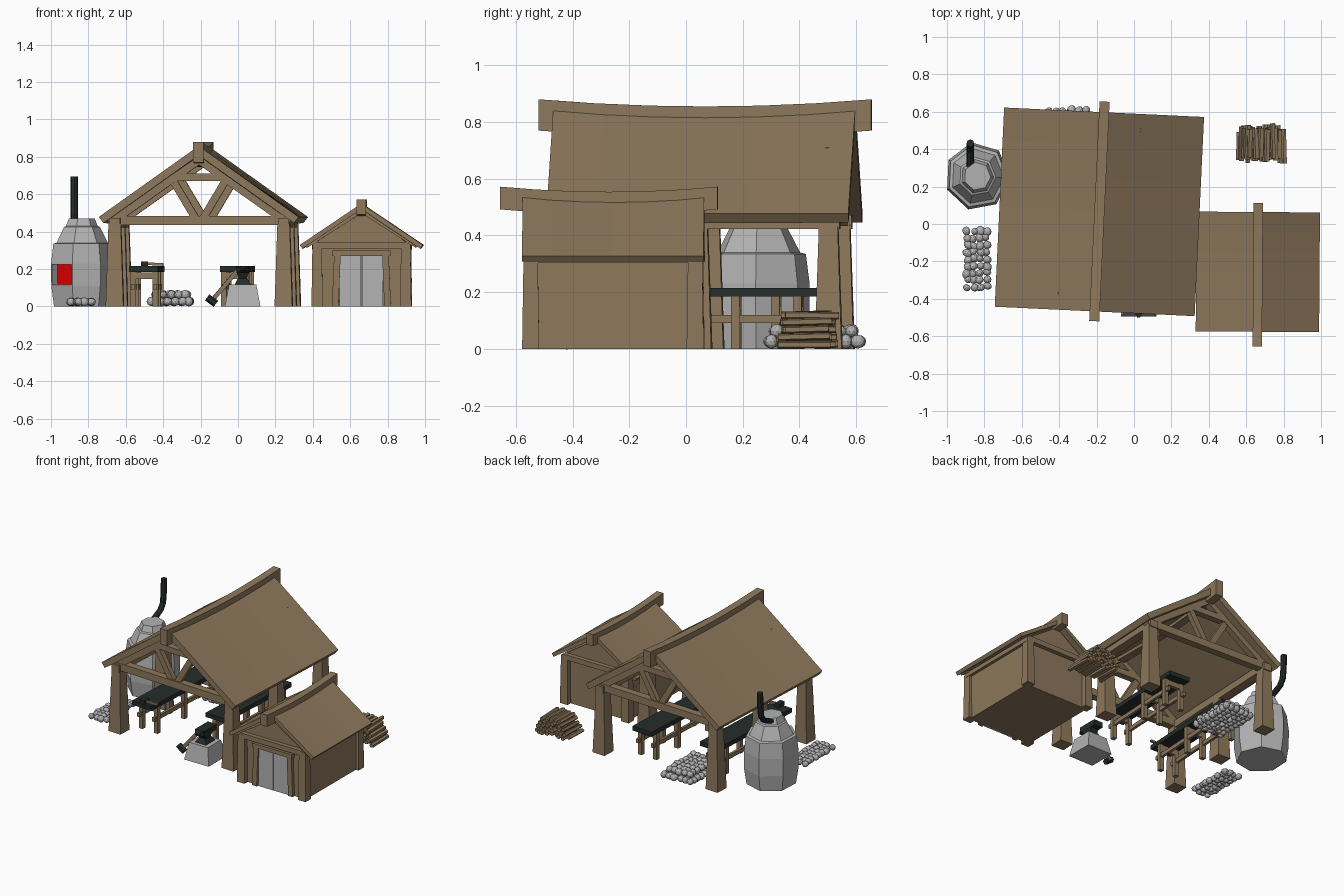
import bpy, bmesh, math, random
from mathutils import Vector, Matrix, Euler

if "Cube" in bpy.data.objects:
    bpy.data.objects.remove(bpy.data.objects["Cube"])

random.seed(4)

def material(name, c):
    m = bpy.data.materials.new(name)
    m.diffuse_color = (*c, 1)
    m.use_nodes = True
    m.node_tree.nodes["Principled BSDF"].inputs["Base Color"].default_value = m.diffuse_color
    return m

WOOD = material("brown wood", (0.27, 0.19, 0.108))
STONE = material("light grey stone", (0.45, 0.45, 0.45))
IRON = material("dark iron", (0.018, 0.026, 0.022))
FIRE = material("red fire", (0.8, 0.0, 0.0))
I = Matrix.Identity(4)
HALL = Matrix.Translation((-0.185, 0.065, 0)) @ Matrix.Rotation(math.radians(-2.7), 4, 'Z')
SHED = Matrix.Translation((0.662, -0.256, 0)) @ Matrix.Rotation(math.radians(-0.4), 4, 'Z')

def finish(name, bm, mats, M=I):
    bmesh.ops.recalc_face_normals(bm, faces=bm.faces)
    bm.transform(M)
    me = bpy.data.meshes.new(name)
    bm.to_mesh(me)
    bm.free()
    for m in mats:
        me.materials.append(m)
    ob = bpy.data.objects.new(name, me)
    bpy.context.collection.objects.link(ob)
    return ob

def loft(bm, rings):
    """Skin a list of equal point rings and cap both ends."""
    vs = [[bm.verts.new(p) for p in r] for r in rings]
    n = len(vs[0])
    for a, b in zip(vs, vs[1:]):
        for i in range(n):
            bm.faces.new((a[i], a[(i + 1) % n], b[(i + 1) % n], b[i]))
    bm.faces.new(vs[0])
    bm.faces.new(vs[-1])
    return vs

def taper(name, x, y, z0, z1, w0, w1, mat, M=I, d0=None, d1=None):
    """Upright block, w = x size, d = y size, at bottom and top."""
    bm = bmesh.new()
    d0, d1 = d0 or w0, d1 or w1
    q = ((-.5, -.5), (.5, -.5), (.5, .5), (-.5, .5))
    loft(bm, [[(x + a * w, y + b * d, z) for a, b in q] for w, d, z in ((w0, d0, z0), (w1, d1, z1))])
    return finish(name, bm, [mat], M)

def beam_into(bm, a, b, w, h, sides=4):
    a, b = Vector(a), Vector(b)
    q = (b - a).to_track_quat('Y', 'Z')
    k = [(math.cos((i + .5) * math.tau / sides), math.sin((i + .5) * math.tau / sides)) for i in range(sides)]
    s = 0.7071 if sides == 4 else 0.5
    loft(bm, [[p + q @ Vector((c * w * s, 0, e * h * s)) for c, e in k] for p in (a, b)])

def beam(name, a, b, w, h, mat, M=I, sides=4):
    bm = bmesh.new()
    beam_into(bm, a, b, w, h, sides)
    return finish(name, bm, [mat], M)

def sagged(name, profile, y0, y1, sag, width, M):
    """Extrude an x-z profile along y, dipping in the middle near the ridge."""
    bm = bmesh.new()
    rings = []
    for i in range(7):
        t = i / 6
        dip = sag * (1 - (2 * t - 1) ** 2)
        rings.append([(x, y0 + (y1 - y0) * t, z - dip * max(0, 1 - abs(x) / width)) for x, z in profile])
    loft(bm, rings)
    return finish(name, bm, [WOOD], M)

def roof(name, w, zr, ze, th, y0, y1, sag, M):
    p = [(0, zr), (w, ze), (w - th * .5, ze - th * .65), (0, zr - th),
         (-w + th * .5, ze - th * .65), (-w, ze)]
    sagged(name, p, y0, y1, sag, w, M)

def ridge(name, hw, z0, z1, y0, y1, sag, M):
    sagged(name, [(-hw, z0), (hw, z0), (hw, z1), (-hw, z1)], y0, y1, sag, 10, M)

# Open hall: roof, ridge, posts, plates and end trusses
roof("hall_roof", 0.535, 0.858, 0.478, 0.05, -0.533, 0.533, 0.025, HALL)
ridge("hall_ridge_beam", 0.027, 0.77, 0.88, -0.585, 0.59, 0.025, HALL)
for s in (-1, 1):
    for y in (-0.46, 0, 0.46):
        taper("hall_post", s * 0.452, y, 0, 0.44, 0.095, 0.066, WOOD, HALL)
    beam("hall_wall_plate", (s * 0.452, -0.5, 0.448), (s * 0.452, 0.5, 0.448), 0.06, 0.05, WOOD, HALL)
for y in (-0.46, 0.46):
    beam("hall_tie_beam", (-0.47, y, 0.459), (0.47, y, 0.459), 0.05, 0.05, WOOD, HALL)
    beam("hall_collar_beam", (-0.2, y, 0.69), (0.2, y, 0.69), 0.045, 0.04, WOOD, HALL)
    for s in (-1, 1):
        beam("hall_rafter", (s * 0.48, y, 0.445), (0, y, 0.785), 0.045, 0.045, WOOD, HALL)
        beam("hall_strut", (s * 0.02, y, 0.47), (s * 0.145, y, 0.68), 0.035, 0.04, WOOD, HALL)

# Shed
roof("shed_roof", 0.33, 0.55, 0.328, 0.03, -0.32, 0.32, 0.018, SHED)
ridge("shed_ridge_beam", 0.025, 0.492, 0.572, -0.4, 0.368, 0.018, SHED)
bm = bmesh.new()
loft(bm, [[(x, y, z) for x, z in ((-.245, 0), (.245, 0), (.245, .34), (0, .505), (-.245, .34))]
          for y in (-0.285, 0.285)])
finish("shed_walls", bm, [WOOD], SHED)
for sy in (-1, 1):
    for sx in (-1, 1):
        taper("shed_corner_post", sx * 0.237, sy * 0.29, 0, 0.335, 0.06, 0.05, WOOD, SHED)
    beam("shed_tie_beam", (-0.25, sy * 0.292, 0.327), (0.25, sy * 0.292, 0.327), 0.045, 0.035, WOOD, SHED)
for s in (-1, 1):
    beam("shed_side_plate", (s * 0.245, -0.3, 0.318), (s * 0.245, 0.3, 0.318), 0.04, 0.03, WOOD, SHED)
    beam("shed_barge_rafter", (s * 0.3, -0.29, 0.325), (0, -0.29, 0.515), 0.04, 0.03, WOOD, SHED)
    beam("door_frame_side", (s * 0.14, -0.292, 0), (s * 0.128, -0.292, 0.29), 0.03, 0.035, WOOD, SHED)
    taper("door_leaf", s * 0.059, -0.288, 0, 0.272, 0.114, 0.114, STONE, SHED, 0.014, 0.014)
beam("door_frame_lintel", (-0.155, -0.294, 0.284), (0.155, -0.294, 0.284), 0.04, 0.028, WOOD, SHED)

# Kiln: seven-sided barrel with a recessed fire mouth on the front-left
bm = bmesh.new()
prof = [(.158, 0), (.174, .11), (.175, .23), (.162, .335), (.143, .34), (.1, .425), (.088, .43), (.072, .47)]
rings = []
for r, z in prof:
    rings.append([(-0.838 + r * math.cos(math.radians(100) + i * math.tau / 7),
                   0.255 + 1.05 * r * math.sin(math.radians(100) + i * math.tau / 7), z) for i in range(7)])
loft(bm, rings)
bmesh.ops.recalc_face_normals(bm, faces=bm.faces)
aim = Vector((-0.66, -0.75, 0))
mouth = max((f for f in bm.faces if 0.15 < f.calc_center_median().z < 0.19), key=lambda f: f.normal.dot(aim))
bmesh.ops.inset_individual(bm, faces=[mouth], thickness=0.008)
inward = mouth.normal * -0.045
# walls of the mouth: extrude the inset face inward
new = bmesh.ops.extrude_face_region(bm, geom=[mouth])["geom"]
bmesh.ops.translate(bm, vec=inward, verts=[g for g in new if isinstance(g, bmesh.types.BMVert)])
for g in new:
    if isinstance(g, bmesh.types.BMFace):
        g.material_index = 1
if mouth.is_valid:
    bm.faces.remove(mouth)
finish("kiln", bm, [STONE, FIRE])

# Bent chimney pipe
bm = bmesh.new()
path = [(.31, .45, .6), (.35, .468, .75), (.395, .49, .45), (.422, .53, .15), (.43, .60, 0), (.432, .695, 0)]
rings = []
for y, z, tilt in path:
    q = Euler((-tilt, 0, 0)).to_matrix()
    rings.append([Vector((-0.875, y, z)) + q @ Vector((.02 * math.cos(i * math.tau / 8),
                  .02 * math.sin(i * math.tau / 8), 0)) for i in range(8)])
loft(bm, rings)
finish("chimney_pipe", bm, [IRON])

# Work tables
def table(x, y0, y1, legs):
    taper("table_top", x, (y0 + y1) / 2, 0.185, 0.215, 0.155, 0.155, IRON, HALL, y1 - y0, y1 - y0)
    for y in legs:
        for s in (-1, 1):
            taper("table_leg", x + s * 0.06, y, 0, 0.186, 0.03, 0.03, WOOD, HALL)
        beam("table_cross_bar", (x - .07, y, .165), (x + .07, y, .165), .025, .035, WOOD, HALL)
    for s in (-1, 1):
        beam("table_rail", (x + s * .06, legs[0] - .04, .105), (x + s * .06, legs[-1] + .04, .105), .018, .028, WOOD, HALL)

table(-0.3, -0.42, 0.33, (-0.34, -0.06, 0.24))
table(0.18, -0.28, 0.41, (-0.2, 0.12, 0.34))
beam("small_hammer_head", (-0.5, -0.35, 0.228), (-0.5, -0.29, 0.228), 0.035, 0.026, IRON)
beam("small_hammer_handle", (-0.5, -0.32, 0.229), (-0.4, -0.31, 0.224), 0.014, 0.014, WOOD)

# Anvil on its stone, with a leaning hammer
taper("anvil_stone", 0.025, -0.4, 0, 0.118, 0.19, 0.145, STONE)
taper("anvil_foot", 0.025, -0.4, 0.118, 0.15, 0.085, 0.05, IRON, I, 0.1, 0.06)
taper("anvil_waist", 0.025, -0.4, 0.15, 0.18, 0.045, 0.065, IRON, I, 0.06, 0.09)
taper("anvil_top", 0.025, -0.39, 0.178, 0.215, 0.065, 0.07, IRON, I, 0.14, 0.14)
bm = bmesh.new()
loft(bm, [[(.025 + a * k, y, .2 + b * k) for a, b in ((-.03, -.02), (.03, -.02), (.03, .013), (-.03, .013))]
          for y, k in ((-.46, 1), (-.5, .25))])
finish("anvil_horn", bm, [IRON])
beam("hammer_handle", (-0.14, -0.41, 0.03), (-0.005, -0.4, 0.19), 0.022, 0.022, WOOD)
beam("hammer_head", (-0.165, -0.42, 0.048), (-0.118, -0.42, 0.014), 0.045, 0.04, IRON, I, 6)

# Stone heaps
def heap(name, x0, x1, y0, y1, layers, r):
    bm = bmesh.new()
    for k in range(layers):
        nx = max(2, round((x1 - x0) / (1.6 * r)) - k)
        ny = round((y1 - y0) / (1.6 * r)) - 2 * k
        g = r * (1 + k * 0.9)
        for i in range(nx):
            for j in range(ny):
                x = x0 + g + (x1 - x0 - 2 * g) * i / (nx - 1) + random.uniform(-.006, .006)
                y = y0 + g + (y1 - y0 - 2 * g) * j / (ny - 1) + random.uniform(-.006, .006)
                rot = Euler((0, 0, random.uniform(0, 6.3))).to_matrix().to_4x4()
                sc = Matrix.Diagonal((r * random.uniform(.8, 1.2), r * random.uniform(.75, 1), r * random.uniform(.8, 1), 1))
                bmesh.ops.create_icosphere(bm, subdivisions=2, radius=1,
                    matrix=Matrix.Translation((x, y, r + k * r * 1.4)) @ rot @ sc)
    finish(name, bm, [STONE])

heap("stone_heap_left", -0.915, -0.765, -0.36, -0.015, 1, 0.024)
heap("stone_heap_back", -0.485, -0.235, 0.275, 0.63, 2, 0.026)

# Firewood pile
bm = bmesh.new()
for k in range(5):
    n = 9 - k
    for i in range(n):
        x = 0.683 + (i - (n - 1) / 2) * 0.03
        z = 0.015 + k * 0.026
        j = random.uniform(-.015, .015)
        half = random.uniform(.075, .095)
        w = random.uniform(.026, .034)
        beam_into(bm, (x + random.uniform(-.006, .006), .43 + j - half, z),
                  (x + random.uniform(-.006, .006), .43 + j + half, z + random.uniform(-.002, .006)), w, 0.027, 5)
finish("firewood_pile", bm, [WOOD])
